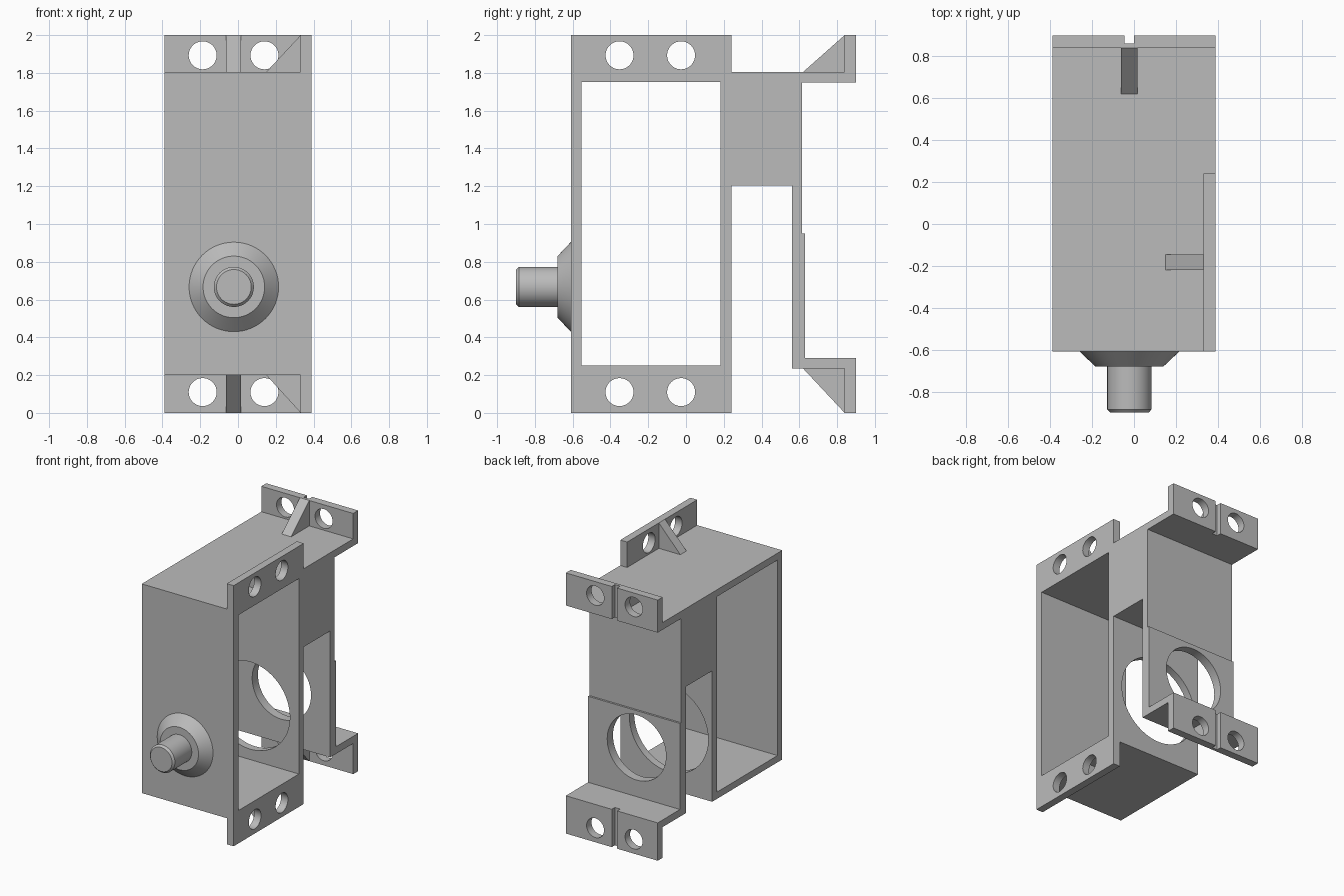
import bpy, bmesh, math
from mathutils import Vector, Matrix

cube = bpy.data.objects.get("Cube")
if cube:
    bpy.data.objects.remove(cube, do_unlink=True)

# Single grey material
grey = bpy.data.materials.new("light grey")
grey.use_nodes = True
grey.diffuse_color = (0.5, 0.5, 0.5, 1)
grey.node_tree.nodes["Principled BSDF"].inputs["Base Color"].default_value = (0.5, 0.5, 0.5, 1)


def finish(name, bm):
    bmesh.ops.recalc_face_normals(bm, faces=bm.faces[:])
    mesh = bpy.data.meshes.new(name)
    bm.to_mesh(mesh)
    bm.free()
    mesh.materials.append(grey)
    obj = bpy.data.objects.new(name, mesh)
    bpy.context.collection.objects.link(obj)
    return obj


def prism(name, points, axis, lo, hi):
    """Extrude a profile along x (points are y, z) or along y (points are x, z)."""
    def place(p, d):
        return (d, p[0], p[1]) if axis == "x" else (p[0], d, p[1])
    bm = bmesh.new()
    face = bm.faces.new([bm.verts.new(place(p, lo)) for p in points])
    grown = bmesh.ops.extrude_face_region(bm, geom=[face])["geom"]
    verts = [g for g in grown if isinstance(g, bmesh.types.BMVert)]
    bmesh.ops.translate(bm, verts=verts, vec=place((0, 0), hi - lo))
    return finish(name, bm)


def block(name, x, y, z):
    return prism(name, [(y[0], z[0]), (y[1], z[0]), (y[1], z[1]), (y[0], z[1])], "x", *x)


def drill(axis, centre, radius, depth):
    turn = Matrix.Rotation(math.pi / 2, 4, "Y" if axis == "x" else "X")
    bm = bmesh.new()
    bmesh.ops.create_cone(bm, cap_ends=True, segments=64, radius1=radius, radius2=radius,
                          depth=depth, matrix=Matrix.Translation(centre) @ turn)
    return finish("cutter", bm)


def smooth(obj):
    bpy.ops.object.select_all(action="DESELECT")
    obj.select_set(True)
    bpy.context.view_layer.objects.active = obj
    bpy.ops.object.shade_smooth_by_angle(angle=math.radians(25))


def carve(obj, cutters):
    for c in cutters:
        c.hide_render = True
        mod = obj.modifiers.new("cut", "BOOLEAN")
        mod.operation, mod.solver, mod.object = "DIFFERENCE", "EXACT", c
    bpy.context.view_layer.update()
    result = bpy.data.meshes.new_from_object(obj.evaluated_get(bpy.context.evaluated_depsgraph_get()))
    obj.modifiers.clear()
    obj.data = result
    for c in cutters:
        bpy.data.objects.remove(c, do_unlink=True)
    smooth(obj)


AXIS_X, AXIS_Z = -0.022, 0.667
HOLE_Z = (0.11, 1.893)

# Bracket body: box frame, rear web, rear plate and rear flanges in one profile
body = prism("bracket_body", [
    (-0.61, 0.2), (0.24, 0.2), (0.24, 1.205), (0.56, 1.205), (0.56, 0.235), (0.84, 0.235),
    (0.84, 0), (0.9, 0), (0.9, 0.29), (0.63, 0.29), (0.63, 0.95), (0.615, 0.95),
    (0.615, 1.75), (0.9, 1.75), (0.9, 2), (0.84, 2), (0.84, 1.805), (-0.61, 1.805),
], "x", -0.39, 0.39)

cutters = [
    block("cutter", (-1, 1), (-0.553, 0.182), (0.252, 1.752)),          # side window
    drill("y", (AXIS_X, 0.22, AXIS_Z), 0.335, 0.2),                     # box rear opening
    drill("y", (AXIS_X, 0.6, AXIS_Z), 0.25, 0.2),                       # rear plate opening
    block("cutter", (-0.045, 0), (0.862, 1), (-0.1, 2.1)),              # flange slots
]
cutters += [drill("y", (x, 0.87, z), 0.074, 0.2) for x in (-0.187, 0.14) for z in HOLE_Z]
carve(body, cutters)

# Side flanges with bolt holes, and triangular ribs behind each flange
for label, z_root, z_tip, hole_z in (("lower", 0.2, 0, HOLE_Z[0]), ("upper", 1.805, 2, HOLE_Z[1])):
    flange = block(label + "_side_flange", (0.332, 0.39), (-0.61, 0.24), sorted((z_root, z_tip)))
    carve(flange, [drill("x", (0.36, y, hole_z), 0.074, 0.2) for y in (-0.352, -0.026)])
    prism(label + "_side_rib", [(0.15, z_root), (0.332, z_root), (0.332, z_tip)],
          "y", -0.22, -0.145)
    rear_root = 0.235 if z_tip == 0 else z_root
    prism(label + "_rear_rib", [(0.62, rear_root), (0.84, rear_root), (0.84, z_tip)],
          "x", -0.063, 0.017)

# Turned boss and shaft on the front face
bm = bmesh.new()
profile = [(0, -0.61), (0.237, -0.61), (0.163, -0.68), (0.106, -0.68),
           (0.106, -0.885), (0.092, -0.9), (0, -0.9)]
verts = [bm.verts.new((AXIS_X + r, y, AXIS_Z)) for r, y in profile]
edges = [bm.edges.new(pair) for pair in zip(verts, verts[1:])]
bmesh.ops.spin(bm, geom=verts + edges, cent=Vector((AXIS_X, 0, AXIS_Z)), axis=(0, 1, 0),
               angle=math.tau, steps=64)
bmesh.ops.remove_doubles(bm, verts=bm.verts[:], dist=0.0005)
smooth(finish("front_shaft", bm))
